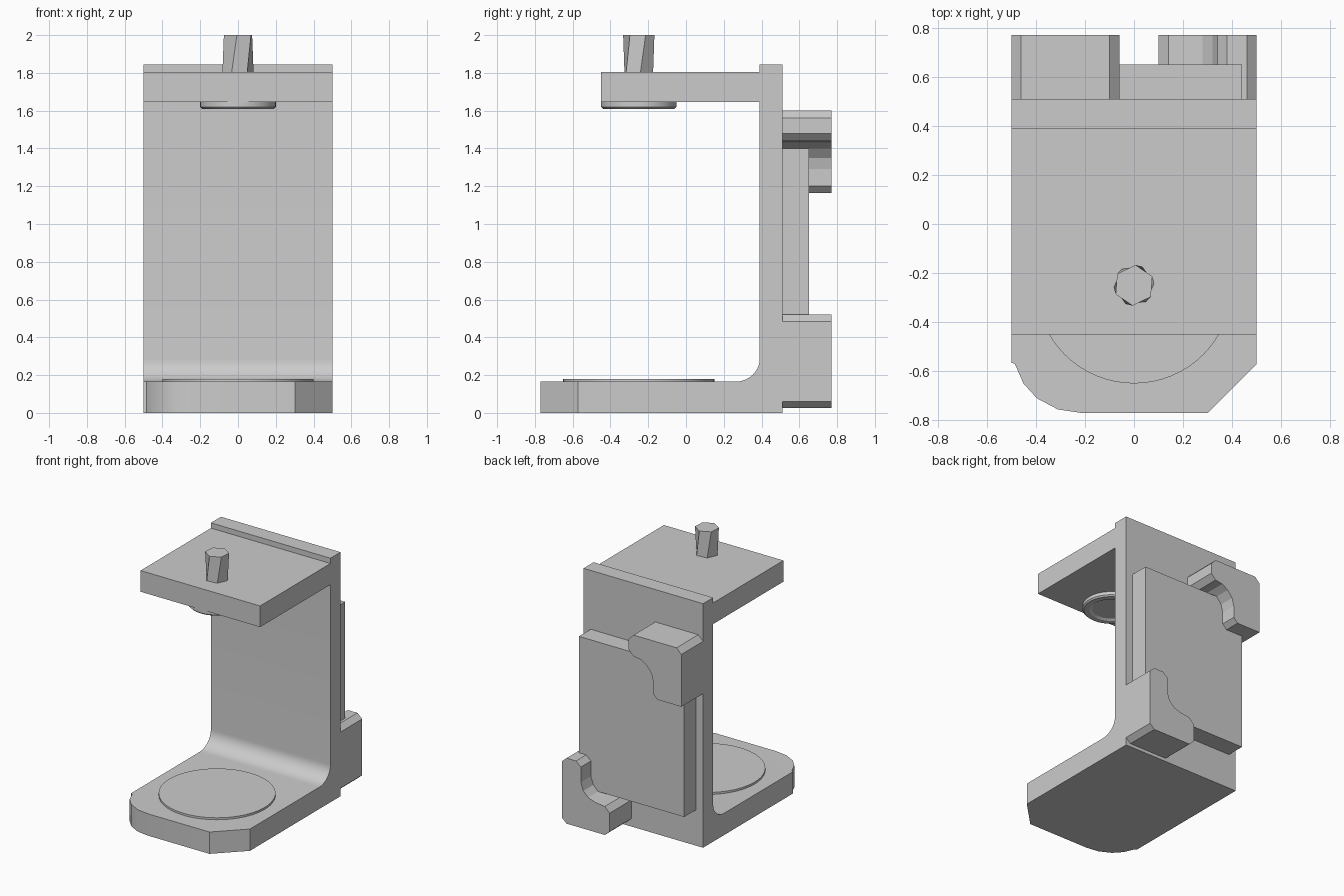
import bpy, bmesh, math
from mathutils import Vector

cube = bpy.data.objects.get("Cube")
if cube:
    bpy.data.objects.remove(cube, do_unlink=True)

grey = bpy.data.materials.new("plain grey")
grey.use_nodes = True
grey.diffuse_color = (0.6, 0.6, 0.6, 1)
grey.node_tree.nodes["Principled BSDF"].inputs["Base Color"].default_value = (0.6, 0.6, 0.6, 1)


def finish(name, bm):
    bmesh.ops.recalc_face_normals(bm, faces=bm.faces)
    mesh = bpy.data.meshes.new(name)
    bm.to_mesh(mesh)
    bm.free()
    mesh.materials.append(grey)
    obj = bpy.data.objects.new(name, mesh)
    bpy.context.collection.objects.link(obj)
    return obj


def smooth(obj, angle=30):
    bpy.ops.object.select_all(action='DESELECT')
    obj.select_set(True)
    bpy.context.view_layer.objects.active = obj
    bpy.ops.object.shade_smooth_by_angle(angle=math.radians(angle))


def prism(name, outline, axis, start, end):
    """Extrude a flat outline along x, y or z."""
    def place(a, b):
        p = [a, b]
        p.insert(axis, start)
        return p
    bm = bmesh.new()
    face = bm.faces.new([bm.verts.new(place(a, b)) for a, b in outline])
    out = bmesh.ops.extrude_face_region(bm, geom=[face])
    shift = Vector((0, 0, 0))
    shift[axis] = end - start
    bmesh.ops.translate(bm, vec=shift, verts=[v for v in out["geom"] if isinstance(v, bmesh.types.BMVert)])
    return finish(name, bm)


def stack(name, centre, rings, sides):
    """Closed solid from rings of (radius, height, twist)."""
    bm = bmesh.new()
    loops = []
    for r, z, twist in rings:
        loops.append([bm.verts.new((centre[0] + r * math.cos(math.tau * i / sides + twist),
                                    centre[1] + r * math.sin(math.tau * i / sides + twist), z))
                      for i in range(sides)])
    for low, high in zip(loops, loops[1:]):
        for i in range(sides):
            j = (i + 1) % sides
            bm.faces.new((low[i], low[j], high[j], high[i]))
    bm.faces.new(loops[0])
    bm.faces.new(loops[-1])
    return finish(name, bm)


# Frame: side profile with a filleted inner corner, trimmed to the plan shape
fillet = [(0.26 + 0.13 * math.sin(a), 0.285 - 0.12 * math.cos(a))
          for a in (math.pi / 2 * i / 10 for i in range(11))]
profile = [(0.51, 0), (0.51, 1.845), (0.39, 1.845), (0.39, 1.805), (-0.45, 1.805),
           (-0.45, 1.645), (0.39, 1.645)] + fillet[::-1] + [(-0.77, 0.165), (-0.77, 0)]
frame = prism("frame", profile, 0, -0.5, 0.5)
plan = [(-0.5, 0.6), (-0.5, -0.565), (-0.485, -0.57), (-0.45, -0.65), (-0.395, -0.71), (-0.31, -0.755),
        (-0.21, -0.77), (0.3, -0.77), (0.5, -0.57), (0.5, 0.6)]
# Corner wedges are kept slightly oversize so only the front corners are cut
plan = [(x * 1.001, y * 1.001) for x, y in plan]
cutter = prism("plan_cutter", plan, 2, -0.2, 2.2)
cutter.hide_render = True
trim = frame.modifiers.new("trim", 'BOOLEAN')
trim.operation = 'INTERSECT'
trim.solver = 'EXACT'
trim.object = cutter
bpy.context.view_layer.objects.active = frame
bpy.ops.object.modifier_apply(modifier="trim")
bpy.data.objects.remove(cutter, do_unlink=True)
smooth(frame, 20)

# Round pads on the base and under the top arm
centre = (0, -0.25)
smooth(stack("base_pad", centre, [(0.4, 0.16, 0), (0.4, 0.18, 0)], 64))
smooth(stack("clamp_pad", centre, [(0.2, 1.65, 0), (0.2, 1.62, 0), (0.19, 1.61, 0), (0.15, 1.61, 0),
                                   (0.135, 1.62, 0)], 48))

# Twisted hexagonal post on the top arm
stack("clamp_post", centre, [(0.083, 1.8, 0.1), (0.083, 2.0, 0.45)], 6)

# Plate on the back of the wall
plate = [(-0.44, 0.27), (0.44, 0.27), (0.44, 1.4), (-0.44, 1.4)]
prism("back_plate", plate, 1, 0.505, 0.65)

# Corner brackets gripping the plate
upper = [(-0.5, 1.165), (-0.5, 1.56), (-0.46, 1.6), (-0.1, 1.6), (-0.06, 1.56), (-0.06, 1.48),
         (-0.1, 1.44), (-0.16, 1.43), (-0.21, 1.4), (-0.25, 1.35), (-0.265, 1.29), (-0.265, 1.2),
         (-0.3, 1.165)]
lower = [(0.46, 0.025), (0.5, 0.06), (0.5, 0.485), (0.46, 0.52), (0.38, 0.52), (0.34, 0.485),
         (0.34, 0.37), (0.32, 0.31), (0.28, 0.27), (0.22, 0.25), (0.14, 0.24), (0.1, 0.2),
         (0.1, 0.06), (0.14, 0.025)]
prism("upper_bracket", upper, 1, 0.505, 0.77)
prism("lower_bracket", lower, 1, 0.505, 0.77)
